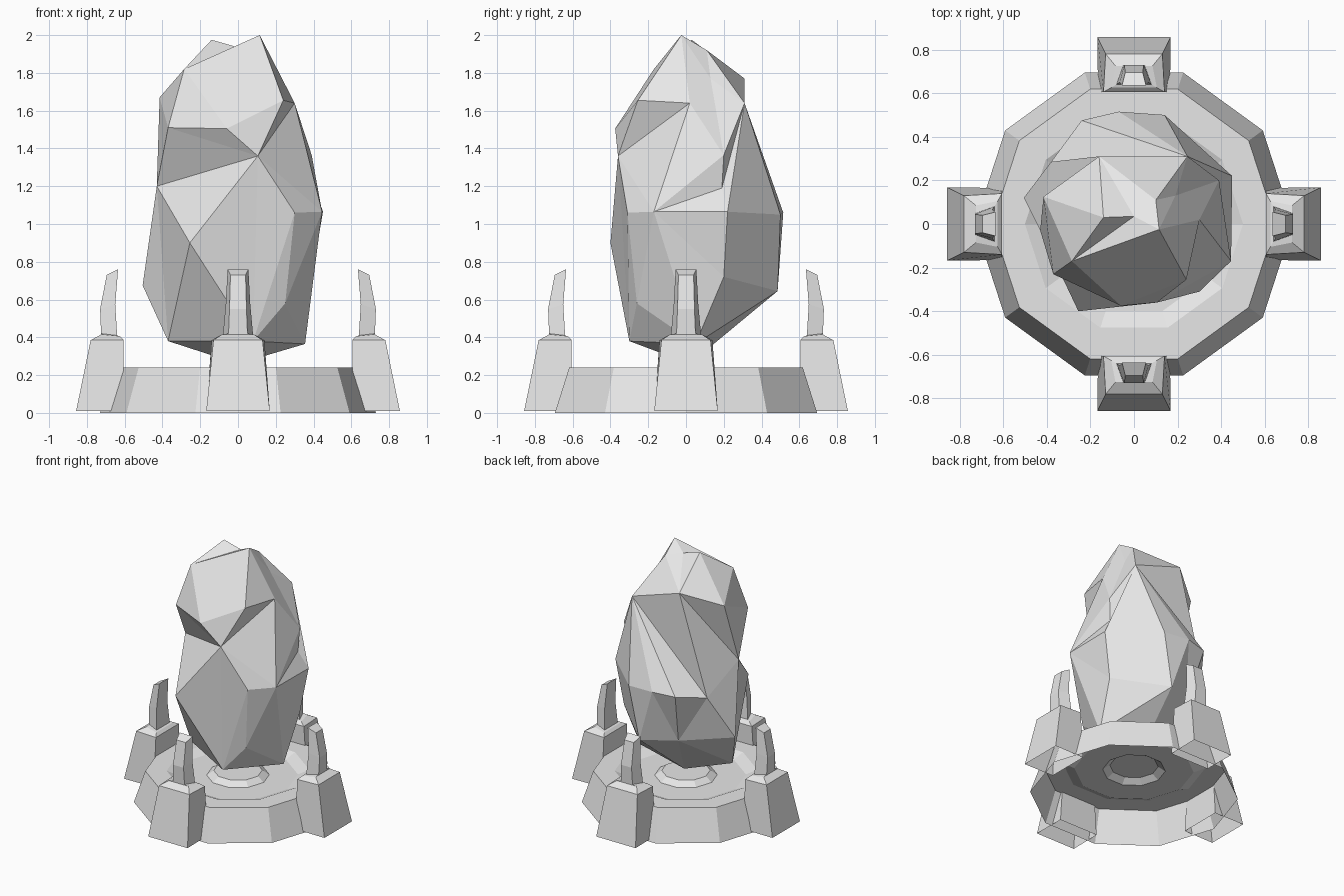
import bpy, bmesh, math
from mathutils import Vector, Matrix

cube = bpy.data.objects.get("Cube")
if cube:
    bpy.data.objects.remove(cube, do_unlink=True)

# One plain stone grey
GREY = (0.8, 0.8, 0.8, 1.0)
stone = bpy.data.materials.new("stone_grey")
stone.use_nodes = True
stone.diffuse_color = GREY
bsdf = next(n for n in stone.node_tree.nodes if n.type == 'BSDF_PRINCIPLED')
bsdf.inputs["Base Color"].default_value = GREY


def finish(bm, name):
    """Turn a bmesh into a flat-shaded stone object."""
    bmesh.ops.recalc_face_normals(bm, faces=bm.faces)
    mesh = bpy.data.meshes.new(name)
    bm.to_mesh(mesh)
    bm.free()
    mesh.materials.append(stone)
    obj = bpy.data.objects.new(name, mesh)
    bpy.context.scene.collection.objects.link(obj)


def loft(bm, rings):
    """Bridge equal-sized rings of points with quads and close the last ring."""
    loops = [[bm.verts.new(p) for p in ring] for ring in rings]
    n = len(loops[0])
    for a, b in zip(loops, loops[1:]):
        for i in range(n):
            j = (i + 1) % n
            bm.faces.new((a[i], a[j], b[j], b[i]))
    bm.faces.new(loops[-1])


def crease(verts, a, b):
    """Turn the edge that separates corners a and b so that it joins them."""
    va, vb = verts[a], verts[b]
    for face in va.link_faces:
        edge = next(e for e in face.edges if va not in e.verts)
        if any(vb in f.verts for f in edge.link_faces if f is not face):
            if not any(e.other_vert(va) is vb for e in va.link_edges):
                bmesh.utils.edge_rotate(edge, False)
            return


# Ten-sided pedestal: open below, shallow dish on top with a small raised boss
profile = [(0.73, 0.0), (0.65, 0.24), (0.50, 0.24), (0.42, 0.205),
           (0.22, 0.205), (0.17, 0.24)]
bm = bmesh.new()
loft(bm, [[(r * math.cos(i * math.tau / 10), r * math.sin(i * math.tau / 10), z)
           for i in range(10)] for r, z in profile])
finish(bm, "pedestal")

# Pylon sections: outer distance, half width, height, then the same for the inner side
sections = [
    (0.857, 0.168, 0.01, 0.605, 0.165, 0.01),
    (0.780, 0.130, 0.385, 0.605, 0.140, 0.385),
    (0.725, 0.085, 0.415, 0.625, 0.105, 0.405),
    (0.725, 0.050, 0.420, 0.640, 0.080, 0.410),
    (0.730, 0.045, 0.550, 0.650, 0.065, 0.575),
    (0.695, 0.040, 0.730, 0.635, 0.055, 0.760),
]
for k, side in enumerate(("left", "back", "right", "front")):
    bm = bmesh.new()
    loft(bm, [[(ro, -wo, zo), (ro, wo, zo), (ri, wi, zi), (ri, -wi, zi)]
              for ro, wo, zo, ri, wi, zi in sections])
    bmesh.ops.rotate(bm, verts=bm.verts, cent=(0, 0, 0),
                     matrix=Matrix.Rotation(k * math.pi / 2, 3, 'Z'))
    finish(bm, side + "_pylon")

# Faceted boulder: labelled corner points, from the crown down to the tip
corners = {
    "peak": (0.115, -0.025, 2.0), "peak2": (-0.14, 0.03, 1.975),
    "notch": (0.0, 0.035, 1.935), "crown": (0.10, 0.11, 1.92),
    "crown_r": (0.19, 0.13, 1.77), "brow": (-0.285, -0.17, 1.82),
    "nape": (-0.16, 0.31, 1.77), "top_l": (-0.415, 0.125, 1.67),
    "top_fr": (0.24, -0.255, 1.655), "top_r": (0.30, 0.02, 1.64),
    "top_br": (0.245, 0.31, 1.64), "lip_l": (-0.37, -0.23, 1.51),
    "lip": (-0.06, -0.375, 1.505), "cleft": (0.105, -0.36, 1.36),
    "ledge": (0.39, 0.20, 1.365), "dent": (0.38, 0.19, 1.19),
    "waist_l": (-0.43, -0.03, 1.20), "mid_f": (0.30, -0.31, 1.06),
    "mid_fr": (0.445, -0.17, 1.065), "mid_r": (0.45, 0.22, 1.065),
    "mid_br": (0.14, 0.50, 1.05), "mid_b": (-0.07, 0.515, 1.06),
    "mid_bl": (-0.24, 0.475, 1.05), "mid_l": (-0.38, 0.285, 1.01),
    "belly": (-0.255, -0.40, 0.90), "low_r": (0.39, 0.20, 0.72),
    "low_l": (-0.505, 0.12, 0.675), "low_bl": (-0.18, 0.35, 0.65),
    "low_b": (0.06, 0.485, 0.645), "low_f": (0.25, -0.26, 0.58),
    "foot_l": (-0.37, -0.04, 0.38), "foot_f": (0.08, -0.30, 0.38),
    "foot_r": (0.355, 0.05, 0.365), "tip": (0.0, 0.02, 0.26),
}
# Triangulate the corners on a sphere, then move each to its true place
bm = bmesh.new()
verts = {k: bm.verts.new(Vector((x / 0.42, y / 0.42, (z - 1.12) / 0.88)).normalized())
         for k, (x, y, z) in corners.items()}
bmesh.ops.convex_hull(bm, input=list(verts.values()))
for k, p in corners.items():
    verts[k].co = p
# Hollows and long ridges of the boulder
for a, b in [("cleft", "lip_l"), ("cleft", "waist_l"),
             ("cleft", "mid_fr"), ("cleft", "top_r"),
             ("mid_fr", "ledge"), ("mid_fr", "dent"),
             ("top_br", "dent"), ("top_br", "mid_r"), ("top_br", "mid_br"),
             ("top_br", "mid_b"), ("top_br", "mid_bl"), ("top_br", "mid_l"),
             ("nape", "waist_l")]:
    crease(verts, a, b)
finish(bm, "boulder")
